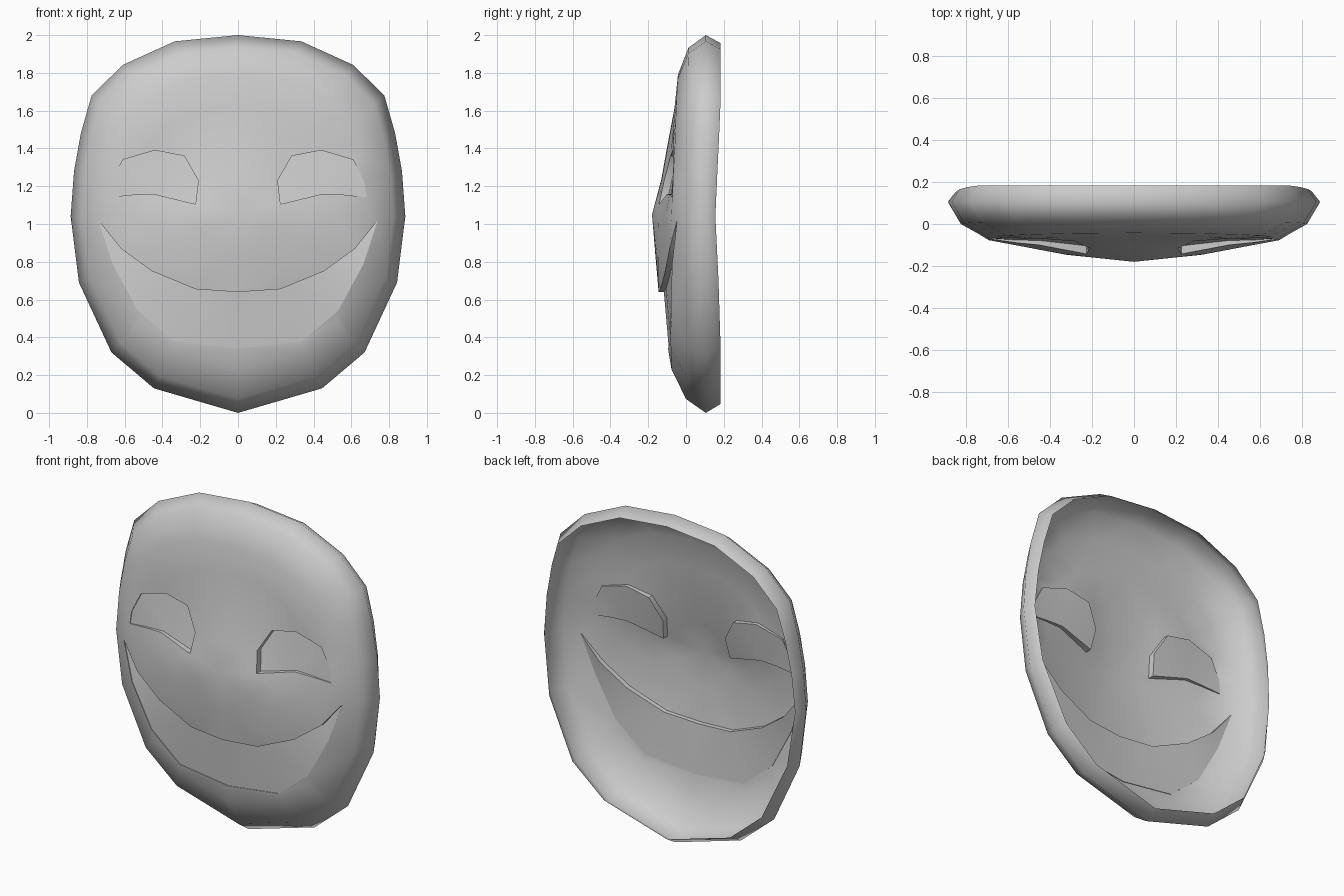
import bpy
import math
from mathutils import Vector
from mathutils.geometry import delaunay_2d_cdt

if "Cube" in bpy.data.objects:
    bpy.data.objects.remove(bpy.data.objects["Cube"])

CENTRE = Vector((0, 1.05))


def mirrored(half):
    """Close a half loop (starting and ending on x = 0) across the middle."""
    return [Vector(p) for p in half] + [Vector((-x, z)) for x, z in half[-2:0:-1]]


# Front-view curves
outline = mirrored([(0, 2.0), (.335, 1.967), (.61, 1.842), (.775, 1.68), (.832, 1.48),
                    (.868, 1.28), (.886, 1.04), (.842, .69), (.67, .32), (.445, .13), (0, 0)])
mouth_half = [(0, .64), (.225, .655), (.455, .75), (.62, .87), (.74, 1.02),
              (.665, .79), (.53, .54), (.335, .378), (0, .34)]
mouth = mirrored(mouth_half)
eye_r = [Vector(p) for p in [(.225, 1.105), (.21, 1.23), (.285, 1.36), (.44, 1.39),
                             (.61, 1.34), (.67, 1.22), (.68, 1.142), (.56, 1.155), (.45, 1.16)]]
eye_l = [Vector((-p.x, p.y)) for p in eye_r]

# Radial section of the dome: fraction of the way to the outline, depth
section = [(0, -.18), (.23, -.16), (.38, -.147), (.6, -.108), (.78, -.077), (.93, .0), (1, .105)]


def fraction(p):
    best = 0
    for a, b in zip(outline, outline[1:] + outline[:1]):
        n = Vector((b.y - a.y, a.x - b.x))
        best = max(best, n.dot(p - CENTRE) / n.dot(a - CENTRE))
    return min(best, 1)


def depth(p):
    r = fraction(p)
    for (r0, y0), (r1, y1) in zip(section, section[1:]):
        if r <= r1:
            y = y0 + (y1 - y0) * (r - r0) / (r1 - r0)
            break
    d = p - CENTRE
    up = max(0, d.normalized().y) if d.length > 1e-5 else 0
    y += .05 * up * 4 * r * (1 - r)                       # sloping forehead
    sock = (abs(p.x) - .34) ** 2 + (p.y - 1.29) ** 2      # eye sockets
    return y + .028 * math.exp(-sock / .03)


def inside(p, loop):
    hit = False
    for a, b in zip(loop, loop[1:] + loop[:1]):
        if (a.y > p.y) != (b.y > p.y):
            if p.x < a.x + (p.y - a.y) * (b.x - a.x) / (b.y - a.y):
                hit = not hit
    return hit


def clearance(p, loop):
    best = 9
    for a, b in zip(loop, loop[1:] + loop[:1]):
        t = max(0, min(1, (p - a).dot(b - a) / (b - a).length_squared))
        best = min(best, (p - a.lerp(b, t)).length)
    return best


def add_object(name, verts, faces, angle):
    me = bpy.data.meshes.new(name)
    me.from_pydata(verts, [], faces)
    me.validate()
    ob = bpy.data.objects.new(name, me)
    bpy.context.collection.objects.link(ob)
    bpy.ops.object.select_all(action='DESELECT')
    ob.select_set(True)
    bpy.context.view_layer.objects.active = ob
    bpy.ops.object.mode_set(mode='EDIT')
    bpy.ops.mesh.select_all(action='SELECT')
    bpy.ops.mesh.normals_make_consistent(inside=False)
    bpy.ops.object.mode_set(mode='OBJECT')
    bpy.ops.object.shade_smooth_by_angle(angle=math.radians(angle))
    return ob


def triangulate(points, loops):
    edges, start = [], 0
    for loop in loops:
        n = len(loop)
        edges += [(start + i, start + (i + 1) % n) for i in range(n)]
        start += n
    res = delaunay_2d_cdt(points, edges, [], 0, 1e-5)
    return res[0], res[2]


# Face shell: outline and feature loops, filled with concentric rings
holes = [mouth, eye_r, eye_l]
loops = [outline] + holes
points = [p.copy() for loop in loops for p in loop]
for s in (.93, .78, .6, .38, .2):
    for p in outline:
        q = CENTRE + (p - CENTRE) * s
        if all(not inside(q, h) and clearance(q, h) > .035 for h in holes):
            points.append(q)
points.append(CENTRE.copy())

flat, tris = triangulate(points, loops)
verts = [(p.x, depth(p), p.y) for p in flat]
faces = []
for t in tris:
    mid = sum((flat[i] for i in t), Vector((0, 0))) / len(t)
    if not any(inside(mid, h) for h in holes):
        faces.append(list(t))

# Rim turning back from the outline
n = len(outline)
front = [min(range(len(flat)), key=lambda i: (flat[i] - p).length) for p in outline]
base = len(verts)
for p in outline:
    q = CENTRE + (p - CENTRE) * .955
    verts.append((q.x, .155 + .028 * min(1, abs(p.y - 1.05) / .6), q.y))
for i in range(n):
    j = (i + 1) % n
    faces.append([front[i], front[j], base + j, base + i])
add_object("face_shell", verts, faces, 75)


def recess(name, loop, amounts):
    """Wall going back from an opening, closed by a plate."""
    pts, fill = triangulate([p.copy() for p in loop], [loop])
    n = len(loop)
    v = [(p.x, depth(p), p.y) for p in loop]
    v += [(p.x, depth(p) + a, p.y) for p, a in zip(loop, amounts)]
    f = [[i, (i + 1) % n, n + (i + 1) % n, n + i] for i in range(n)]
    order = [min(range(n), key=lambda k: (loop[k] - p).length) for p in pts]
    for t in fill:
        if inside(sum((pts[i] for i in t), Vector((0, 0))) / len(t), loop):
            f.append([n + order[i] for i in t])
    add_object(name, v, f, 40)


# Mouth plate sits behind the upper lip and meets the lower lip
half_amounts = [.028, .028, .03, .03, .006, .004, .004, .004, .004]
recess("mouth_plate", mouth, half_amounts + half_amounts[-2:0:-1])

# Eye plates, deeper near the nose
for side, loop in (("right", eye_r), ("left", eye_l)):
    recess("eye_plate_" + side, loop,
           [.004 + .036 * max(0, (.68 - abs(p.x)) / .47) for p in loop])
